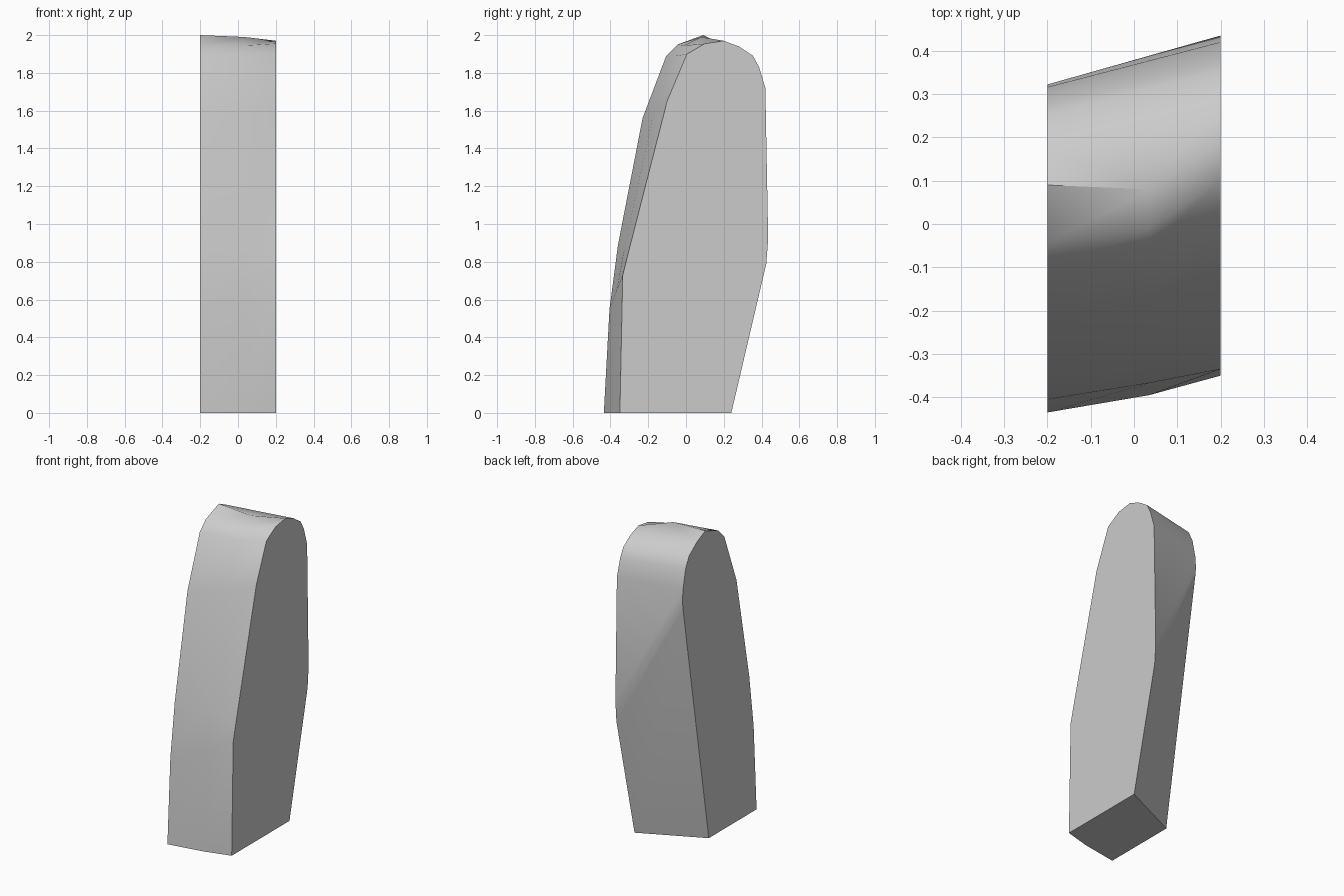
import bpy
import bmesh
import math

cube = bpy.data.objects.get("Cube")
if cube:
    bpy.data.objects.remove(cube)

# One plain grey for the whole slab
grey = bpy.data.materials.new("plain_grey")
grey.use_nodes = True
grey.diffuse_color = (0.6, 0.6, 0.6, 1)
grey.node_tree.nodes["Principled BSDF"].inputs["Base Color"].default_value = (0.6, 0.6, 0.6, 1)

# Front profiles (y, z), from the foot up to the crest
front_low = [(-.435, 0), (-.405, .55), (-.36, .89), (-.23, 1.56), (-.105, 1.89), (-.045, 1.95), (.09, 2)]
front_mid = [(-.395, 0), (-.367, .65), (-.322, .89), (-.17, 1.6), (-.055, 1.89), (-.01, 1.945), (.08, 1.99)]
front_high = [(-.35, 0), (-.335, .73), (-.31, .83), (-.1, 1.65), (.005, 1.9), (.1, 1.955), (.2, 1.97)]

# Back profiles (y, z), from behind the crest down to the foot
back_low = [(.174, 1.96), (.255, 1.9), (.29, 1.83), (.316, 1.71), (.322, 1.63), (.316, 1.58), (.053, 0)]
back_high = [(.28, 1.94), (.355, 1.89), (.387, 1.83), (.42, 1.72), (.435, .92), (.425, .79), (.24, 0)]

bm = bmesh.new()


def column(x, profile):
    return [bm.verts.new((x, y, z)) for y, z in profile]


def strip(a, b):
    for i in range(len(a) - 1):
        bm.faces.new((a[i], b[i], b[i + 1], a[i + 1]))


fl, fm, fh = column(-.2, front_low), column(.035, front_mid), column(.2, front_high)
bl, bh = column(-.2, back_low), column(.2, back_high)

# Bowed front, crest and twisted back
strip(fl, fm)
strip(fm, fh)
bm.faces.new((fl[-1], fm[-1], fh[-1], bh[0], bl[0]))
strip(bl, bh)

# Flat sides and foot
bm.faces.new(fl + bl)
bm.faces.new(fh + bh)
bm.faces.new((fl[0], fm[0], fh[0], bh[-1], bl[-1]))
bmesh.ops.recalc_face_normals(bm, faces=bm.faces)

mesh = bpy.data.meshes.new("curved_slab")
bm.to_mesh(mesh)
bm.free()
mesh.materials.append(grey)
slab = bpy.data.objects.new("curved_slab", mesh)
bpy.context.collection.objects.link(slab)

# Smooth the rounded surfaces while keeping the side edges sharp
bpy.ops.object.select_all(action="DESELECT")
slab.select_set(True)
bpy.context.view_layer.objects.active = slab
bpy.ops.object.shade_smooth_by_angle(angle=math.radians(40))
